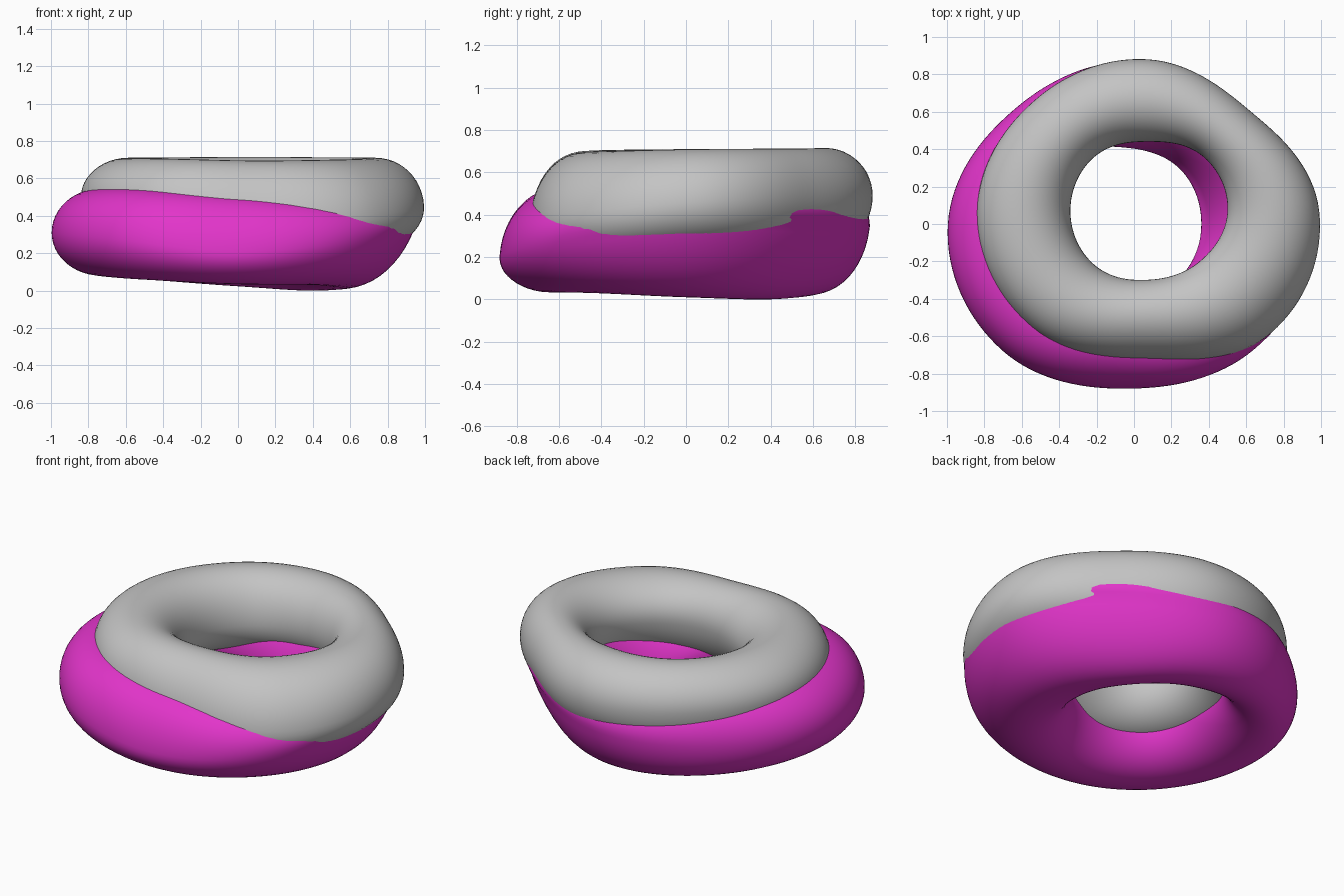
import bpy, bmesh, math

if "Cube" in bpy.data.objects:
    bpy.data.objects.remove(bpy.data.objects["Cube"])

STEPS, RING = 128, 48


def material(name, rgb):
    m = bpy.data.materials.new(name)
    m.diffuse_color = (*rgb, 1)
    m.use_nodes = True
    m.node_tree.nodes["Principled BSDF"].inputs["Base Color"].default_value = m.diffuse_color
    return m


def sample(values, t):
    """Smooth periodic interpolation of values spaced evenly around the ring."""
    n = len(values)
    i = int(t * n)
    f = t * n - i
    a, b, c, d = (values[(i + k) % n] for k in (-1, 0, 1, 2))
    return b + 0.5 * f * (c - a + f * (2*a - 5*b + 4*c - d + f * (3*(b - c) + d - a)))


def uneven_ring(name, centre, inner, outer, bottom, widest, top, lean, mat):
    """Torus whose cross-section changes with direction (every 45 degrees from +x)."""
    bm = bmesh.new()
    loops = []
    for i in range(STEPS):
        t = i / STEPS
        ri, ro, zb, zw, zt, le = (sample(v, t) for v in (inner, outer, bottom, widest, top, lean))
        rm, half = (ri + ro) / 2, (ro - ri) / 2
        ca, sa = math.cos(t * math.tau), math.sin(t * math.tau)
        loop = []
        for j in range(RING):
            p = j / RING * math.tau
            cx, sz = math.cos(p), math.sin(p)
            r = rm + half * cx + le * sz
            # outer and inner walls may bulge at different heights
            mid = (zt + zb) / 2
            ze = mid + (zw - mid) * cx
            z = ze + sz * ((zt - ze) if sz > 0 else (ze - zb))
            loop.append(bm.verts.new((centre[0] + r * ca, centre[1] + r * sa, z)))
        loops.append(loop)
    for i in range(STEPS):
        a, b = loops[i], loops[(i + 1) % STEPS]
        for j in range(RING):
            k = (j + 1) % RING
            bm.faces.new((a[j], b[j], b[k], a[k]))
    bmesh.ops.recalc_face_normals(bm, faces=bm.faces)
    for f in bm.faces:
        f.smooth = True
    me = bpy.data.meshes.new(name)
    bm.to_mesh(me)
    bm.free()
    me.materials.append(mat)
    ob = bpy.data.objects.new(name, me)
    bpy.context.collection.objects.link(ob)
    return ob


# lower ring of dough
uneven_ring("lower_ring", (-0.03, 0.0),
            inner=(0.41, 0.42, 0.41, 0.475, 0.44, 0.44, 0.39, 0.40),
            outer=(0.985, 0.86, 0.865, 0.865, 0.965, 0.955, 0.88, 0.945),
            bottom=(0.01, 0.0, 0.025, 0.06, 0.08, 0.06, 0.035, 0.03),
            widest=(0.37, 0.36, 0.32, 0.31, 0.31, 0.28, 0.21, 0.26),
            top=(0.52, 0.52, 0.51, 0.53, 0.545, 0.545, 0.51, 0.48),
            lean=(0.11, 0.09, 0.04, 0.0, 0.0, 0.0, -0.02, 0.05),
            mat=material("magenta", (0.76, 0.035, 0.59)))

# upper ring, shifted to the back right
uneven_ring("upper_ring", (0.08, 0.07),
            inner=(0.42, 0.41, 0.37, 0.41, 0.42, 0.41, 0.37, 0.385),
            outer=(0.91, 0.76, 0.81, 0.85, 0.92, 0.89, 0.80, 0.92),
            bottom=(0.25, 0.27, 0.24, 0.23, 0.24, 0.23, 0.20, 0.19),
            widest=(0.46, 0.49, 0.49, 0.50, 0.50, 0.47, 0.42, 0.41),
            top=(0.71, 0.712, 0.715, 0.712, 0.71, 0.705, 0.695, 0.70),
            lean=(-0.01, 0.0, 0.0, 0.0, 0.0, 0.0, -0.03, -0.04),
            mat=material("grey", (0.55, 0.55, 0.55)))
